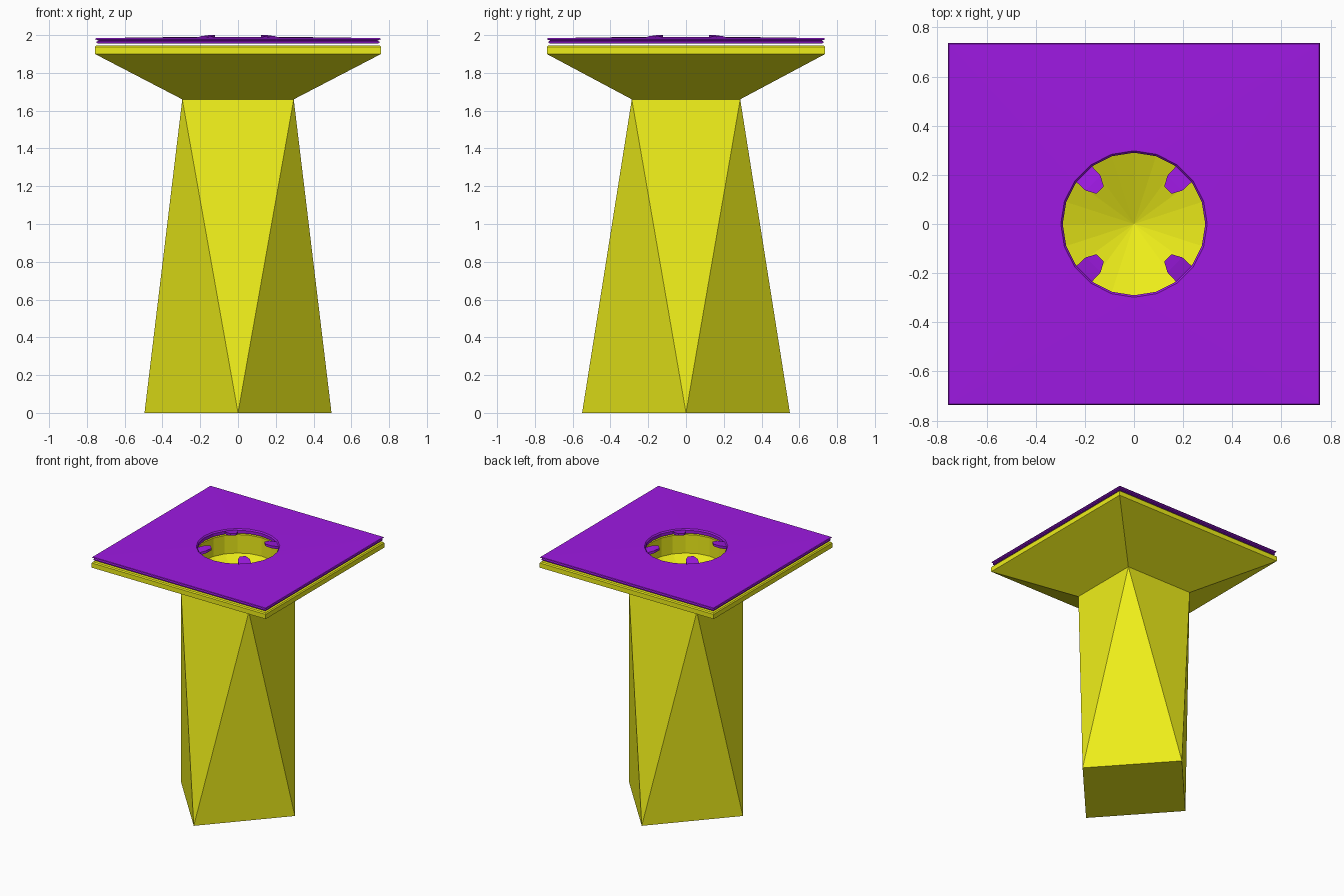
import bpy, bmesh, math
from mathutils import Vector

if "Cube" in bpy.data.objects:
    bpy.data.objects.remove(bpy.data.objects["Cube"])


def material(name, col):
    m = bpy.data.materials.new(name)
    m.diffuse_color = (*col, 1)
    m.use_nodes = True
    m.node_tree.nodes["Principled BSDF"].inputs["Base Color"].default_value = m.diffuse_color
    return m


yellow = material("yellow", (0.85, 0.85, 0.01))
purple = material("purple", (0.34, 0.01, 0.76))
SEG = 20


def ring(bm, pts):
    return [bm.verts.new(p) for p in pts]


def rect(bm, x, y, z):
    return ring(bm, [(x, y, z), (-x, y, z), (-x, -y, z), (x, -y, z)])


def circle(bm, r, z):
    return ring(bm, [(r * math.cos(a), r * math.sin(a), z)
                     for a in (2 * math.pi * i / SEG for i in range(SEG))])


def skin(bm, rings):
    for a, b in zip(rings, rings[1:]):
        n = len(a)
        for i in range(n):
            j = (i + 1) % n
            bm.faces.new((a[i], a[j], b[j], b[i]))


def fill_between(bm, square, hole):
    # square face with a round opening: each corner fans over a quarter of the circle
    q = SEG // 4
    for k in range(4):
        for i in range(q):
            a, b = hole[k * q + i], hole[(k * q + i + 1) % SEG]
            bm.faces.new((square[k], b, a))
        bm.faces.new((square[k], square[(k + 1) % 4], hole[(k + 1) * q % SEG]))


def finish(bm, name, mat):
    bmesh.ops.recalc_face_normals(bm, faces=bm.faces[:])
    me = bpy.data.meshes.new(name)
    bm.to_mesh(me)
    bm.free()
    me.materials.append(mat)
    ob = bpy.data.objects.new(name, me)
    bpy.context.collection.objects.link(ob)
    return ob


# Pedestal: diamond foot twisted into a rectangular neck, flared head, sunken bowl
bm = bmesh.new()
foot = ring(bm, [(0.495, 0, 0), (0, 0.55, 0), (-0.495, 0, 0), (0, -0.55, 0)])
neck = rect(bm, 0.295, 0.287, 1.66)
bm.faces.new(foot)
for k in range(4):
    j = (k + 1) % 4
    bm.faces.new((foot[k], foot[j], neck[k]))
    bm.faces.new((neck[k], foot[j], neck[j]))
head = [neck] + [rect(bm, x, x - 0.02, z) for x, z in
                 ((0.757, 1.90), (0.757, 1.937), (0.75, 1.945))]
skin(bm, head)
mouth = circle(bm, 0.292, 1.945)
fill_between(bm, head[-1], mouth)
floor = circle(bm, 0.292, 1.80)
skin(bm, [mouth, floor])
apex = bm.verts.new((0, 0, 1.68))
for i in range(SEG):
    bm.faces.new((floor[i], floor[(i + 1) % SEG], apex))
finish(bm, "pedestal", yellow)

# Top plate: thin grooved slab with a round opening, hovering just over the head
bm = bmesh.new()
edge = [rect(bm, x, x - 0.02, z) for x, z in
        ((0.738, 1.956), (0.748, 1.958), (0.748, 1.966), (0.738, 1.971),
         (0.756, 1.978), (0.752, 1.984))]
skin(bm, edge)
hole = [circle(bm, r, z) for r, z in
        ((0.298, 1.99), (0.29, 1.98), (0.29, 1.956))]
skin(bm, hole)
fill_between(bm, edge[-1], hole[0])
fill_between(bm, edge[0], hole[-1])
finish(bm, "top_plate", purple)

# Four tabs reaching in over the opening
for k in range(4):
    bm = bmesh.new()
    mid = math.radians(45 + 90 * k)
    out = Vector((math.cos(mid), math.sin(mid), 0))
    side = Vector((-out.y, out.x, 0))

    def section(r, half, z0, z1):
        return ring(bm, [out * r + side * s * half + Vector((0, 0, z))
                         for s, z in ((-1, z0), (1, z0), (1, z1), (-1, z1))])
    secs = [section(0.287, 0.045, 1.962, 1.982), section(0.235, 0.043, 1.974, 1.994),
            section(0.195, 0.021, 1.984, 2.0)]
    skin(bm, secs)
    bm.faces.new(secs[0])
    bm.faces.new(secs[-1])
    finish(bm, f"tab_{k + 1}", purple)
